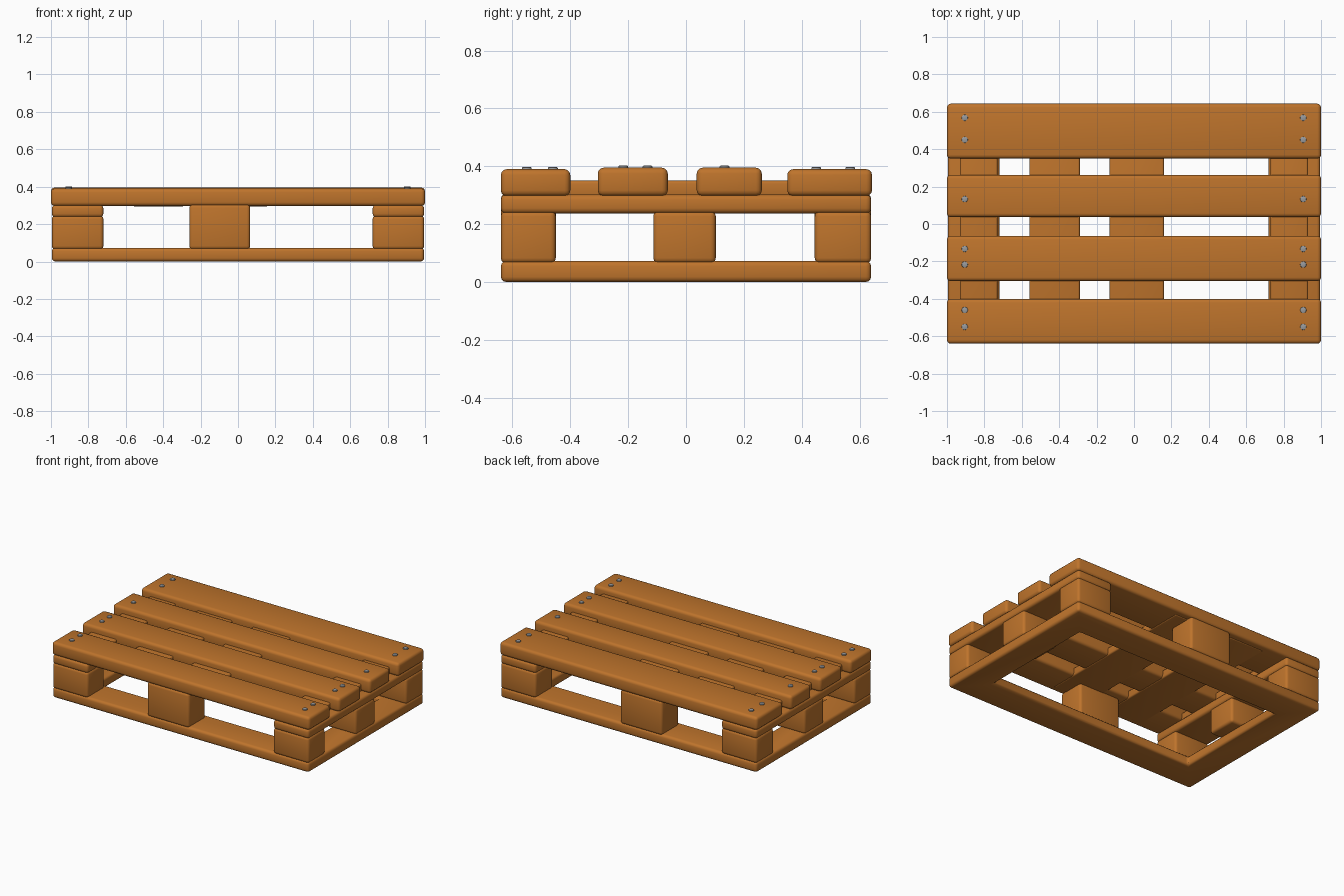
import bpy
import bmesh
from math import radians

if "Cube" in bpy.data.objects:
    bpy.data.objects.remove(bpy.data.objects["Cube"], do_unlink=True)


def make_material(name, color):
    mat = bpy.data.materials.new(name)
    mat.use_nodes = True
    mat.diffuse_color = color
    mat.node_tree.nodes["Principled BSDF"].inputs["Base Color"].default_value = color
    return mat


wood = make_material("warm wood", (0.52, 0.175, 0.025, 1))
steel = make_material("nail steel", (0.32, 0.33, 0.34, 1))


def finish(name, bm, mat, bevel, segments=3):
    """Turn a bmesh into an object with rounded edges."""
    bmesh.ops.recalc_face_normals(bm, faces=bm.faces)
    mesh = bpy.data.meshes.new(name)
    bm.to_mesh(mesh)
    bm.free()
    mesh.materials.append(mat)
    obj = bpy.data.objects.new(name, mesh)
    bpy.context.collection.objects.link(obj)
    mod = obj.modifiers.new("rounded edges", "BEVEL")
    mod.width = bevel
    mod.segments = segments
    mod.limit_method = "ANGLE"
    bpy.ops.object.select_all(action="DESELECT")
    obj.select_set(True)
    bpy.context.view_layer.objects.active = obj
    bpy.ops.object.modifier_apply(modifier=mod.name)
    bpy.ops.object.shade_smooth_by_angle(angle=radians(35))
    return obj


def block(name, x, y, z, bevel=0.018):
    """Rounded box from (low, high) pairs on each axis."""
    bm = bmesh.new()
    bmesh.ops.create_cube(bm, size=1)
    for v in bm.verts:
        for axis, (low, high) in enumerate((x, y, z)):
            v.co[axis] = low if v.co[axis] < 0 else high
    return finish(name, bm, wood, bevel)


# Base frame: one rectangular ring
bm = bmesh.new()
corners = [(-1, -1), (1, -1), (1, 1), (-1, 1)]
outer = [bm.verts.new((sx * 0.995, sy * 0.64, 0)) for sx, sy in corners]
inner = [bm.verts.new((sx * 0.80, sy * 0.42, 0)) for sx, sy in corners]
ring = [bm.faces.new((outer[i], outer[(i + 1) % 4], inner[(i + 1) % 4], inner[i]))
        for i in range(4)]
raised = bmesh.ops.extrude_face_region(bm, geom=ring)["geom"]
for item in raised:
    if isinstance(item, bmesh.types.BMVert):
        item.co.z = 0.073
finish("base_frame", bm, wood, 0.018)

# Spacer blocks: corners, side middles, then front and back middles
ends = {"right": (0.72, 0.995), "left": (-0.995, -0.72)}
rows = {"front": (-0.64, -0.45), "middle": (-0.113, 0.103), "back": (0.445, 0.64)}
for side, x in ends.items():
    for row, y in rows.items():
        block(f"{row}_{side}_spacer", x, y, (0.065, 0.245))
for row in ("front", "back"):
    block(f"{row}_centre_spacer", (-0.26, 0.065), rows[row], (0.065, 0.305))

# End stringers lying on the spacers
for side, x in ends.items():
    block(f"{side}_stringer", x, (-0.64, 0.64), (0.237, 0.302))

# Cross battens let into the deck
battens = [(-0.93, -0.73), (-0.56, -0.29), (-0.13, 0.16), (0.73, 0.93)]
for i, x in enumerate(battens):
    block(f"cross_batten_{i + 1}", x, (-0.6, 0.6), (0.293, 0.35), 0.01)

# Deck planks with their nail rows: y range, top height, nail positions
planks = [((-0.64, -0.40), 0.39, (-0.55, -0.46)),
          ((-0.305, -0.063), 0.395, (-0.217, -0.133)),
          ((0.037, 0.262), 0.395, (0.133,)),
          ((0.35, 0.643), 0.39, (0.45, 0.568))]
for i, (y, top, nails) in enumerate(planks):
    block(f"deck_plank_{i + 1}", (-1, 1), y, (0.297, top), 0.02)
    for x in (-0.905, 0.905):
        for j, nail_y in enumerate(nails):
            bm = bmesh.new()
            bmesh.ops.create_cone(bm, cap_ends=True, segments=12, radius1=0.017,
                                  radius2=0.017, depth=0.02)
            bmesh.ops.translate(bm, verts=bm.verts, vec=(x, nail_y, top - 0.003))
            side = "left" if x > 0 else "right"
            finish(f"nail_{i + 1}_{side}_{j + 1}", bm, steel, 0.003, 2)
